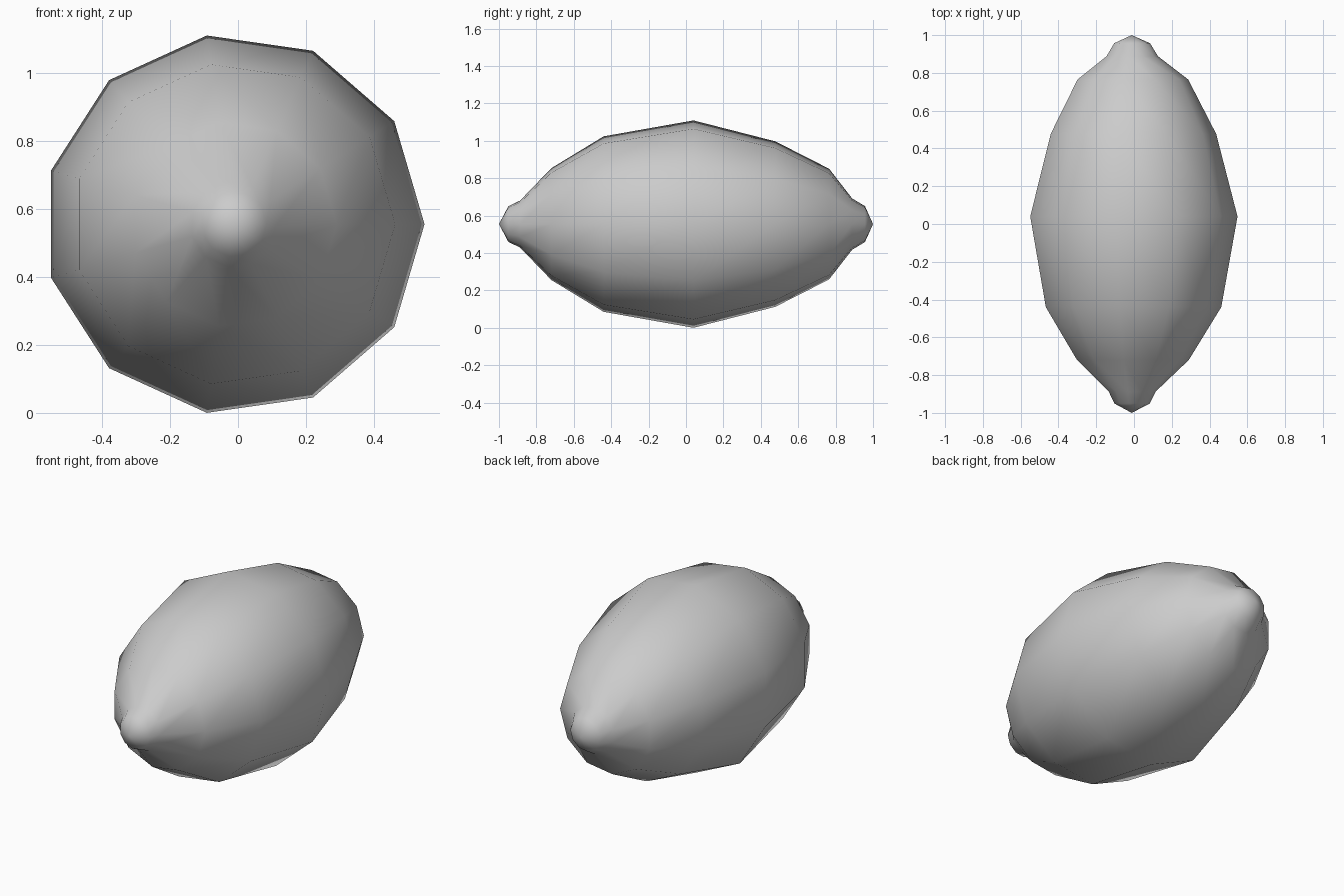
import bpy, bmesh, math

if "Cube" in bpy.data.objects:
    bpy.data.objects.remove(bpy.data.objects["Cube"])

SIDES = 11
CX, CZ = -0.012, 0.5545
# (y, radius) from the front nub to the back nub
PROFILE = [(-0.95, 0.096), (-0.887, 0.127), (-0.72, 0.302), (-0.44, 0.474),
           (0.04, 0.56), (0.477, 0.447), (0.765, 0.299), (0.888, 0.139), (0.957, 0.097)]

bm = bmesh.new()

# Lemon body: rings lofted along y
rings = []
for y, r in PROFILE:
    rings.append([bm.verts.new((CX + r * math.cos(math.tau * k / SIDES), y,
                                CZ + r * math.sin(math.tau * k / SIDES)))
                  for k in range(SIDES)])
for a, b in zip(rings, rings[1:]):
    for k in range(SIDES):
        n = (k + 1) % SIDES
        bm.faces.new((a[k], a[n], b[n], b[k]))

# Pointed tips at both ends
for y, ring in ((-1.0, rings[0]), (1.0, rings[-1])):
    tip = bm.verts.new((CX, y, CZ))
    for k in range(SIDES):
        bm.faces.new((ring[k], ring[(k + 1) % SIDES], tip))

bmesh.ops.recalc_face_normals(bm, faces=bm.faces)
for f in bm.faces:
    f.smooth = True
mesh = bpy.data.meshes.new("lemon")
bm.to_mesh(mesh)
bm.free()
bpy.context.collection.objects.link(bpy.data.objects.new("lemon", mesh))
